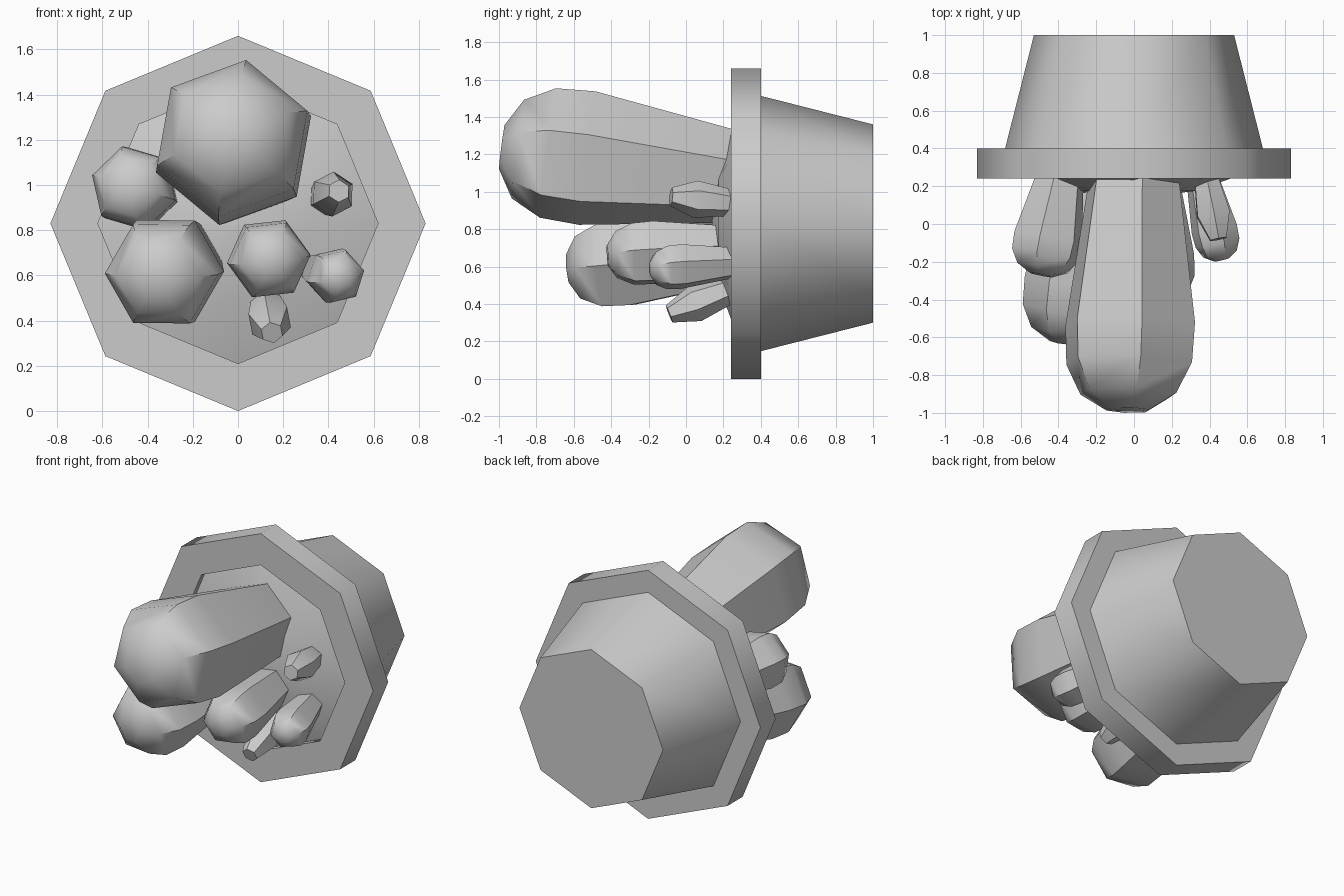
import bpy, bmesh
from math import cos, sin, pi, radians
from mathutils import Vector

if "Cube" in bpy.data.objects:
    bpy.data.objects.remove(bpy.data.objects["Cube"])

AXIS_Z = 0.83  # height of the pot's axis, which lies along y


def finish(name, bm, angle):
    bmesh.ops.recalc_face_normals(bm, faces=bm.faces)
    mesh = bpy.data.meshes.new(name)
    bm.to_mesh(mesh)
    bm.free()
    ob = bpy.data.objects.new(name, mesh)
    bpy.context.collection.objects.link(ob)
    bpy.ops.object.select_all(action='DESELECT')
    ob.select_set(True)
    bpy.context.view_layer.objects.active = ob
    bpy.ops.object.shade_smooth_by_angle(angle=radians(angle))
    return ob


def loft(name, base, direction, profile, sides, start, angle, closed=False):
    """Skin polygon rings given as (radius, distance along direction)."""
    d = Vector(direction).normalized()
    base = Vector(base)
    u = Vector((1, 0, 0))
    u = (u - d * u.dot(d)).normalized()
    v = u.cross(d)
    bm = bmesh.new()
    rings = []
    for r, s in profile:
        ring = []
        for i in range(sides):
            a = radians(start) + 2 * pi * i / sides
            ring.append(bm.verts.new(base + d * s + r * (u * cos(a) - v * sin(a))))
        rings.append(ring)
    pairs = list(zip(rings, rings[1:]))
    if closed:
        pairs.append((rings[-1], rings[0]))
    for a, b in pairs:
        for i in range(sides):
            j = (i + 1) % sides
            bm.faces.new((a[i], a[j], b[j], b[i]))
    if not closed:
        bm.faces.new(rings[0])
        bm.faces.new(rings[-1])
    return finish(name, bm, angle)


# Octagonal pot lying on its side: tapered body, rim band, mounded soil
centre, back = (0, 0, AXIS_Z), (0, 1, 0)
loft("pot_body", centre, back, [(0.685, 0.39), (0.53, 1.0)], 8, 0, 50)
loft("pot_rim", centre, back,
     [(0.62, 0.24), (0.83, 0.24), (0.83, 0.40), (0.62, 0.40)], 8, 0, 50, closed=True)
loft("soil", centre, back,
     [(0.02, 0.14), (0.33, 0.175), (0.62, 0.28), (0.62, 0.38)], 8, 0, 50)

# Cactus stems: (radius, fraction of length) outlines relative to widest ring
BIG = [(0.69, 0), (1.0, 0.63), (0.97, 0.80), (0.74, 0.93), (0.33, 1.0)]
BUD = [(0.7, 0), (1.0, 0.6), (0.5, 1.0)]

# name, base (x, z), widest ring (x, z), tip y, radius, start angle, outline
STEMS = [
    ("main_stem", (0.0, 1.08), (-0.02, 1.18), -0.985, 0.365, 20, BIG),
    ("upper_left_stem", (-0.39, 0.96), (-0.455, 0.985), -0.27, 0.19, 43, BIG),
    ("lower_left_stem", (-0.25, 0.67), (-0.32, 0.62), -0.63, 0.26, 0, BIG),
    ("middle_stem", (0.11, 0.70), (0.135, 0.675), -0.42, 0.185, 6, BIG),
    ("right_stem", (0.36, 0.62), (0.425, 0.60), -0.19, 0.125, 12, BIG),
    ("upper_bud", (0.38, 0.94), (0.42, 0.96), -0.08, 0.10, 28, BUD),
    ("lower_bud", (0.125, 0.48), (0.14, 0.40), -0.09, 0.10, 40, BUD),
]
for name, (bx, bz), (mx, mz), tip_y, radius, start, outline in STEMS:
    k = 1 / outline[1][1]
    base = Vector((bx, 0.25, bz))
    axis = Vector(((mx - bx) * k, tip_y - 0.25, (mz - bz) * k))
    prof = [(r * radius, t * axis.length) for r, t in outline]
    loft(name, base, axis, prof, 6, start, 50)
